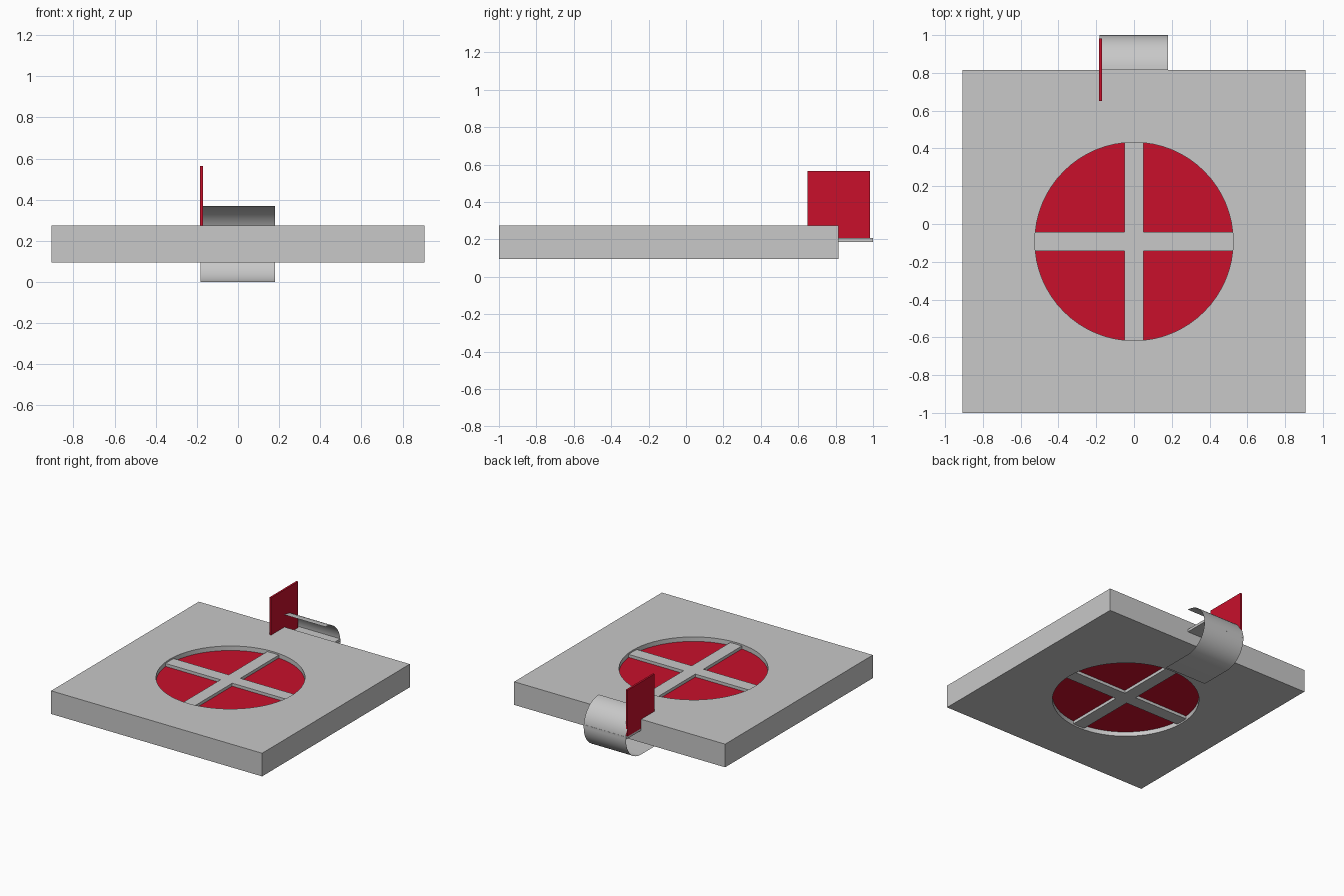
import bpy, bmesh, math

if "Cube" in bpy.data.objects:
    bpy.data.objects.remove(bpy.data.objects["Cube"])


def material(name, rgb):
    m = bpy.data.materials.new(name)
    m.diffuse_color = (*rgb, 1)
    m.use_nodes = True
    m.node_tree.nodes["Principled BSDF"].inputs["Base Color"].default_value = m.diffuse_color
    return m


GREY = material("light grey", (0.58, 0.58, 0.58))
RED = material("red", (0.58, 0.005, 0.024))
CY = -0.0925          # plate centre in y
HALF = 0.9075         # plate half width
Z0, Z1 = 0.095, 0.275  # plate bottom and top
R = 0.525             # round opening radius
N = 64


def add_object(name, bm, mat, recalc=True):
    if recalc:
        bmesh.ops.recalc_face_normals(bm, faces=bm.faces[:])
    me = bpy.data.meshes.new(name)
    bm.to_mesh(me)
    bm.free()
    me.materials.append(mat)
    ob = bpy.data.objects.new(name, me)
    bpy.context.collection.objects.link(ob)
    return ob


def box(name, x, y, z, mat):
    bm = bmesh.new()
    bmesh.ops.create_cube(bm, size=1)
    for v in bm.verts:
        v.co = [(a[0] + a[1]) / 2 + c * (a[1] - a[0]) for a, c in zip((x, y, z), v.co)]
    return add_object(name, bm, mat)


def smooth(ob):
    bpy.ops.object.select_all(action='DESELECT')
    ob.select_set(True)
    bpy.context.view_layer.objects.active = ob
    bpy.ops.object.shade_smooth_by_angle(angle=math.radians(30))


# Square plate with a round opening: four loops joined in a ring
bm = bmesh.new()
loops = []
for square, z in ((True, Z0), (True, Z1), (False, Z1), (False, Z0)):
    loop = []
    for i in range(N):
        a = 2 * math.pi * i / N
        c, s = math.cos(a), math.sin(a)
        r = HALF / max(abs(c), abs(s)) if square else R
        loop.append(bm.verts.new((r * c, CY + r * s, z)))
    loops.append(loop)
for k in range(4):
    a, b = loops[k], loops[(k + 1) % 4]
    for i in range(N):
        j = (i + 1) % N
        bm.faces.new((a[i], a[j], b[j], b[i]))
smooth(add_object("square_plate", bm, GREY))

# Red disc recessed from both sides
bm = bmesh.new()
bmesh.ops.create_cone(bm, cap_ends=True, segments=N, radius1=R, radius2=R, depth=Z1 - Z0 - 0.07)
bmesh.ops.translate(bm, verts=bm.verts[:], vec=(0, CY, (Z0 + Z1) / 2))
smooth(add_object("red_disc", bm, RED))

# Crossed bars over the disc
BZ = (Z0 + 0.012, Z1 - 0.012)
box("cross_bar_long", (-0.05, 0.05), (CY - R, CY + R), BZ, GREY)
box("cross_bar_left", (-R, -0.05), (CY - 0.05, CY + 0.05), BZ, GREY)
box("cross_bar_right", (0.05, R), (CY - 0.05, CY + 0.05), BZ, GREY)

# Thin curved clip: flat tongue under the plate, then a half round
X0, X1, CR = -0.183, 0.18, 0.185
profile = [(0.57, 0.0)]
for i in range(25):
    a = -math.pi / 2 + math.pi * i / 24
    profile.append((0.815 + CR * math.cos(a), CR + CR * math.sin(a)))
bm = bmesh.new()
rows = [[bm.verts.new((x, y, z)) for x in (X0, X1)] for y, z in profile]
for a, b in zip(rows, rows[1:]):
    bm.faces.new((a[0], a[1], b[1], b[0]))
smooth(add_object("curved_clip", bm, GREY, recalc=False))

# Thin shelf inside the clip and the upright red flag
box("clip_shelf", (X0, X1), (0.815, 1.0), (0.187, 0.207), GREY)
box("red_flag", (-0.185, -0.17), (0.65, 0.983), (0.205, 0.565), RED)
